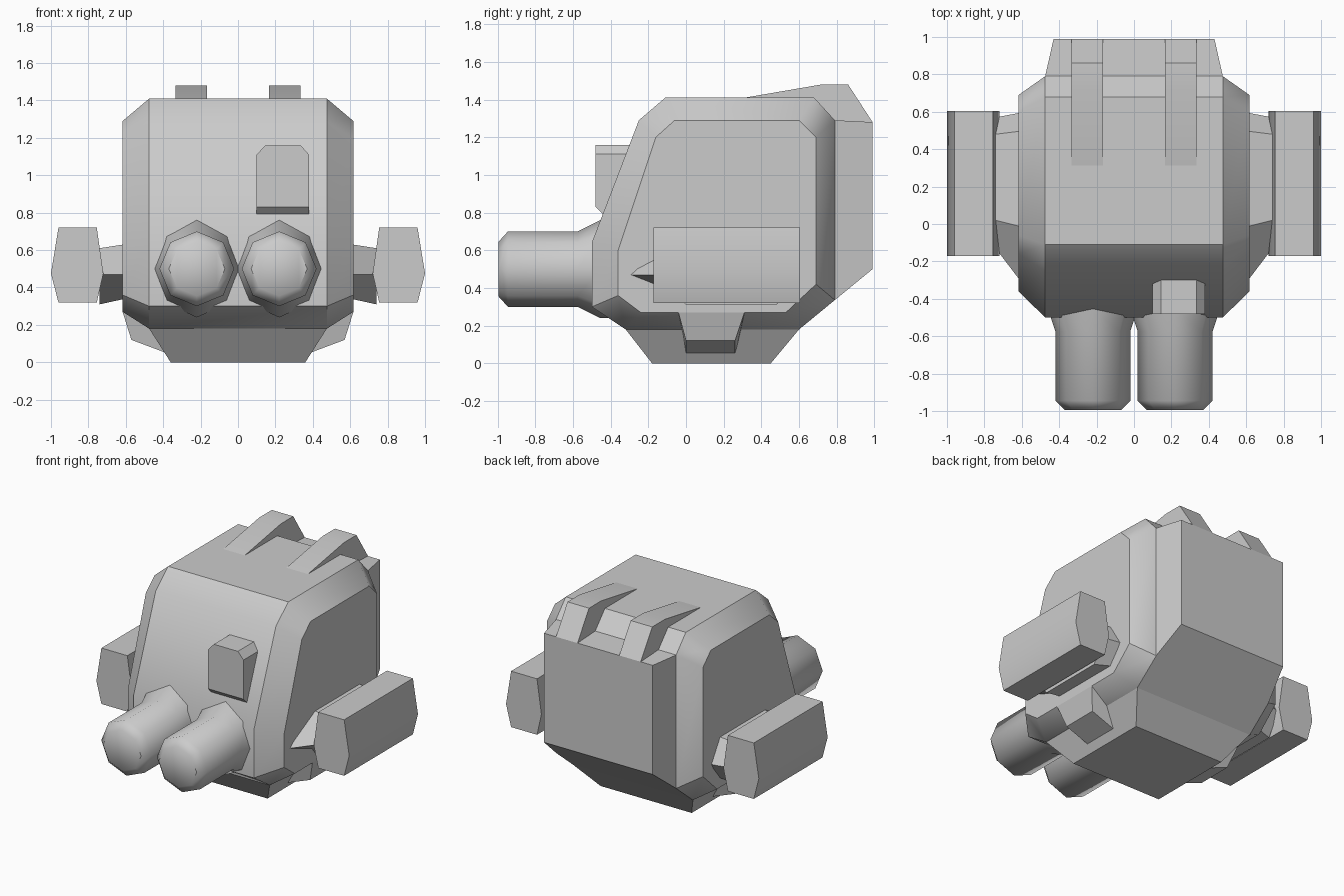
import bpy, math

if "Cube" in bpy.data.objects:
    bpy.data.objects.remove(bpy.data.objects["Cube"])

def loft(name, rings, angle=35):
    """Skin matching point rings into a closed solid with smooth-by-angle shading."""
    import bmesh
    bm = bmesh.new()
    vs = [[bm.verts.new(p) for p in r] for r in rings]
    n = len(rings[0])
    for a, b in zip(vs, vs[1:]):
        for i in range(n):
            j = (i + 1) % n
            bm.faces.new((a[i], a[j], b[j], b[i]))
    bm.faces.new(vs[0])
    bm.faces.new(vs[-1])
    bmesh.ops.recalc_face_normals(bm, faces=bm.faces[:])
    me = bpy.data.meshes.new(name)
    bm.to_mesh(me)
    bm.free()
    me.shade_smooth()
    me.set_sharp_from_angle(angle=math.radians(angle))
    ob = bpy.data.objects.new(name, me)
    bpy.context.collection.objects.link(ob)
    return ob

def side_ring(x, pts):
    return [(x, y, z) for y, z in pts]

def rect(hx, y0, y1, z):
    return [(-hx, y0, z), (hx, y0, z), (hx, y1, z), (-hx, y1, z)]

# Main body: wide centre profile with smaller profiles on the flanks
mid = [(-.11, 1.41), (.68, 1.41), (.79, 1.29), (.79, .336), (.60, .18),
       (-.32, .18), (-.50, .30), (-.50, .64), (-.25, 1.29)]
flank = [(-.06, 1.29), (.60, 1.29), (.69, 1.20), (.69, .42), (.53, .27),
         (-.24, .27), (-.36, .36), (-.36, .60), (-.16, 1.20)]
loft("body", [side_ring(-.617, flank), side_ring(-.475, mid),
              side_ring(.475, mid), side_ring(.617, flank)], 38)

# Tapered rear block
loft("rear_block", [
    [(-.475, .79, .336), (.475, .79, .336), (.475, .79, 1.29), (-.475, .79, 1.29)],
    [(-.43, .99, .50), (.43, .99, .50), (.43, .99, 1.28), (-.43, .99, 1.28)]])

# Belly plate
loft("belly", [rect(.36, -.18, .45, 0), rect(.475, -.32, .60, .18)])

# Sensor box on the front slope
box = [(.10, .79), (.38, .79), (.38, 1.11), (.335, 1.16), (.145, 1.16), (.10, 1.11)]
loft("front_sensor", [
    [(x, -.48, max(z, .83)) for x, z in box],
    [(x, -.44, z) for x, z in box],
    [(x, -.20, z) for x, z in box]])

for s, side in ((-1, "left"), (1, "right")):
    # Eight-sided front barrel with flared root and bevelled tip
    def octagon(y, rx, rz):
        return [(s * .22 + rx * math.sin(k * math.pi / 4), y,
                 .5 + rz * math.cos(k * math.pi / 4)) for k in range(8)]
    loft(side + "_barrel", [octagon(-.30, .24, .26), octagon(-.455, .24, .26),
                            octagon(-.575, .20, .20), octagon(-.945, .20, .20),
                            octagon(-.995, .15, .145)], 46)

    # Hexagonal side pod
    hexa = [(.755, .72), (.96, .72), (1.0, .475), (.96, .32), (.755, .32), (.72, .475)]
    loft(side + "_pod", [[(s * x, y, z) for x, z in hexa] for y in (-.172, .605)], 40)

    # Pod strut
    root = [(-.34, .47), (-.02, .635), (.50, .635), (.60, .47), (.50, .345), (-.02, .345)]
    tip = [(-.13, .47), (.02, .61), (.48, .61), (.57, .47), (.48, .31), (.0, .31)]
    loft(side + "_strut", [side_ring(s * .58, root), side_ring(s * .74, tip)])

    # Lower side fin
    loft(side + "_fin", [
        [(s * .617, -.04, .27), (s * .617, .31, .27), (s * .30, .31, .22), (s * .30, -.04, .22)],
        [(s * .57, .0, .12), (s * .57, .26, .12), (s * .37, .26, .045), (s * .37, .0, .045)]])

    # Roof ridge running to the rear edge
    ridge = [(.30, 1.408), (.72, 1.48), (.86, 1.48), (.99, 1.28), (.79, 1.25), (.60, 1.35)]
    loft(side + "_roof_ridge", [side_ring(s * .165, ridge), side_ring(s * .335, ridge)], 30)
